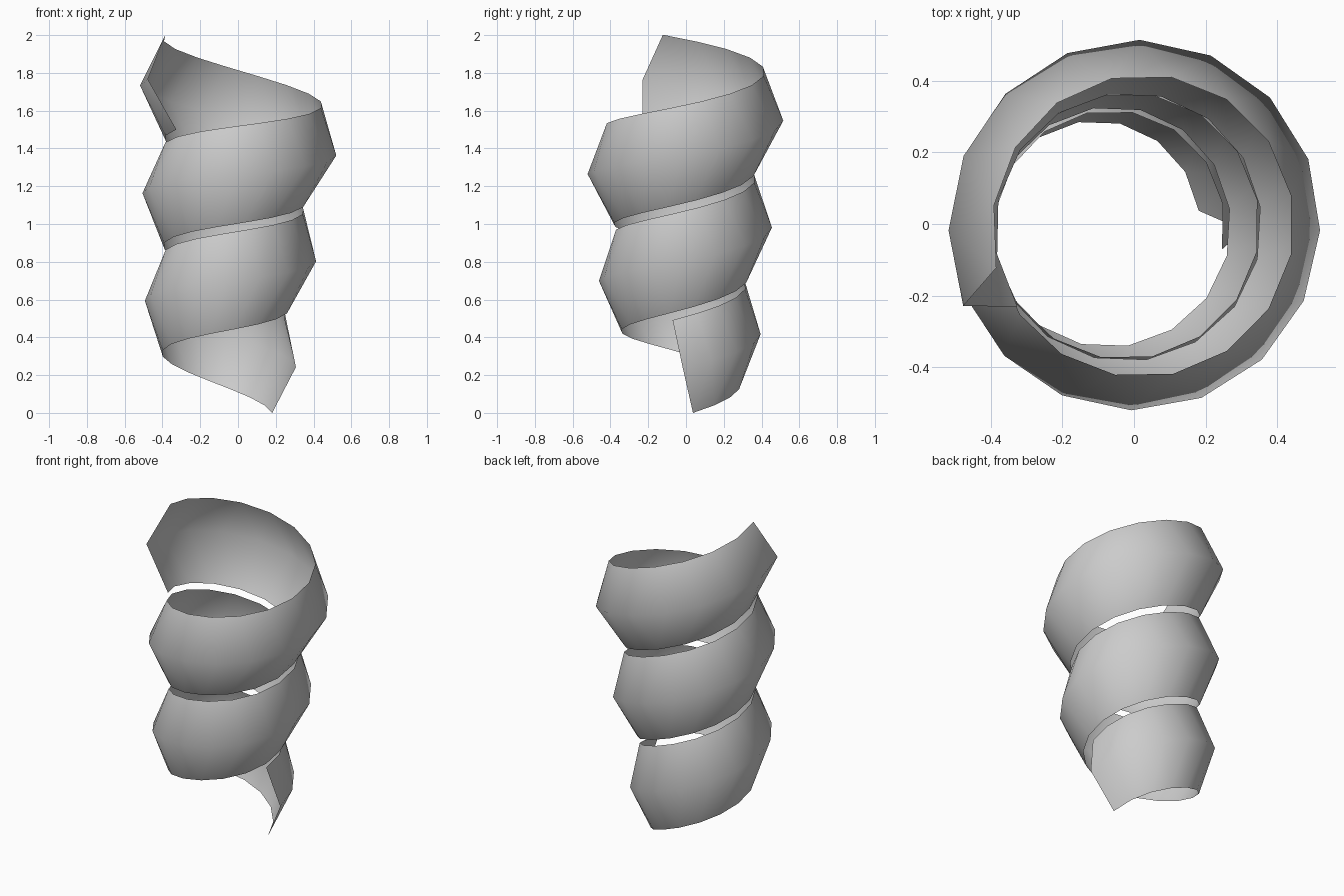
import bpy, bmesh
from math import cos, sin, tau
from mathutils import Matrix

if "Cube" in bpy.data.objects:
    bpy.data.objects.remove(bpy.data.objects["Cube"])

STEPS_PER_TURN = 16
STEPS = 41            # a little over two and a half turns
PITCH = 0.567

# V-shaped ribbon section: (radius, radius growth per turn, tangent shift, shift growth, height)
SECTION = [
    (0.293, 0.039, 0.055, 0.005, -0.252),    # lower edge
    (0.398, 0.060, 0.0, 0.0, 0.0),           # outer ridge
    (0.317, 0.0495, -0.053, -0.007, 0.243),  # upper edge
]


def section_points(bm, i):
    t = i / STEPS_PER_TURN
    a = t * tau
    row = []
    for r0, dr, s0, ds, h in SECTION:
        r, s = r0 + dr * t, s0 + ds * t
        row.append(bm.verts.new((r * cos(a) - s * sin(a),
                                 r * sin(a) + s * cos(a),
                                 PITCH * t + h)))
    return row


# Spiral ribbon, widening upward
bm = bmesh.new()
rows = [section_points(bm, i) for i in range(STEPS + 1)]
for a, b in zip(rows, rows[1:]):
    for j in range(2):
        bm.faces.new((a[j], b[j], b[j + 1], a[j + 1]))

# Lean the coil slightly to the right and set it on the ground
bm.transform(Matrix.Translation((-0.09, -0.018, 0.272)) @ Matrix.Rotation(0.083, 4, 'Y'))
low = min(v.co.z for v in bm.verts)
bm.transform(Matrix.Translation((0, 0, -low)))
for f in bm.faces:
    f.smooth = True

mesh = bpy.data.meshes.new("spiral_ribbon")
bm.to_mesh(mesh)
bm.free()
bpy.context.collection.objects.link(bpy.data.objects.new("spiral_ribbon", mesh))
